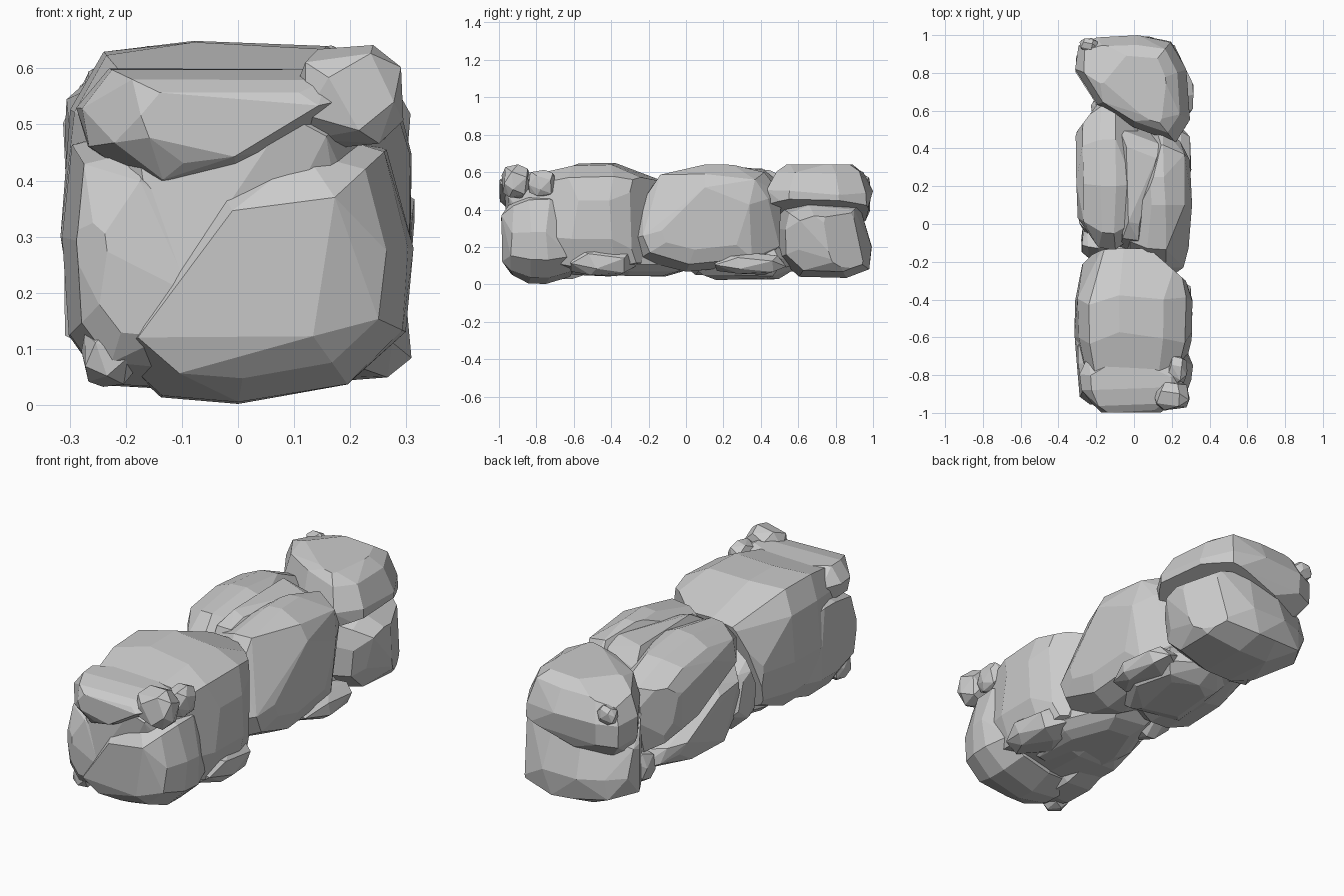
import bpy, bmesh, math, random
from mathutils import Vector

if "Cube" in bpy.data.objects:
    bpy.data.objects.remove(bpy.data.objects["Cube"])

# Width of a stone along its axis: position 0..1, outline scale
LAYERS = [(0, .58), (.1, .82), (.34, .99), (.64, 1), (.9, .84), (1, .58)]


def finish(name, pts, cuts=()):
    """Convex faceted stone from a point cloud, chipped by planes (point, outward normal)."""
    bm = bmesh.new()
    for p in pts:
        bm.verts.new(p)
    bmesh.ops.convex_hull(bm, input=bm.verts[:])
    bmesh.ops.delete(bm, geom=[v for v in bm.verts if not v.link_faces], context='VERTS')
    for co, no in cuts:
        bmesh.ops.bisect_plane(bm, geom=bm.verts[:] + bm.edges[:] + bm.faces[:],
                               plane_co=co, plane_no=no, clear_outer=True)
        bmesh.ops.holes_fill(bm, edges=bm.edges[:])
    bmesh.ops.dissolve_limit(bm, angle_limit=math.radians(9), verts=bm.verts[:], edges=bm.edges[:])
    bmesh.ops.recalc_face_normals(bm, faces=bm.faces[:])
    me = bpy.data.meshes.new(name)
    bm.to_mesh(me)
    bm.free()
    ob = bpy.data.objects.new(name, me)
    bpy.context.collection.objects.link(ob)
    return ob


def stone(name, axis, outline, lo, hi, seed, cuts=()):
    """Outline lies across the axis; layers swell and shrink along it."""
    rnd = random.Random(seed)
    us, vs = [p[0] for p in outline], [p[1] for p in outline]
    cu, cv = (min(us) + max(us)) / 2, (min(vs) + max(vs)) / 2
    pts = []
    for t, s in LAYERS:
        for u, v in outline:
            k = s * (1 - rnd.random() * .035)
            tt = t + (rnd.random() * .08 if t < .5 else -rnd.random() * .08)
            if s < .9 and rnd.random() < .2:
                continue
            co = [cu + (u - cu) * k, cv + (v - cv) * k]
            co.insert(axis, lo + (hi - lo) * tt)
            pts.append(Vector(co))
    return finish(name, pts, cuts)


def pebble(name, c, r, seed):
    """Small rounded stone, centre and half sizes."""
    rnd = random.Random(seed)
    n, pts = 20, []
    for i in range(n):
        z = 1 - 2 * (i + .5) / n
        a = i * 2.39996 + rnd.random() * .4
        q = math.sqrt(1 - z * z)
        d = [math.copysign(abs(w) ** .75, w) for w in (q * math.cos(a), q * math.sin(a), z)]
        pts.append(Vector(c[k] + r[k] * d[k] for k in range(3)))
    return finish(name, pts)


# Front group of stones
stone("front_main_stone", 1, [(-.32, .3), (-.305, .53), (-.24, .63), (-.08, .655), (.16, .645),
      (.28, .58), (.315, .45), (.315, .24), (.26, .09), (0, .04), (-.24, .05), (-.3, .14)],
      -.97, -.02, 1, [((.16, -.2, .3), (.66, .75, 0)), ((0, -.13, .55), (0, 1, -.25)),
                      ((-.24, -.18, .3), (-.7, .7, 0))])
stone("front_lower_stone", 1, [(-.23, .09), (-.15, .25), (-.05, .42), (.14, .5), (.27, .46),
      (.315, .28), (.3, .13), (.2, .03), (0, 0), (-.14, .01)], -1.0, -.56, 2)
stone("front_left_stone", 1, [(-.315, .3), (-.3, .47), (-.18, .5), (-.04, .4), (-.02, .15),
      (-.1, .02), (-.24, .03), (-.305, .12)], -.98, -.4, 3,
      [((-.24, -.95, .3), (-.6, -.8, 0))])
stone("front_upper_stone", 1, [(-.29, .53), (-.23, .6), (-.06, .615), (.2, .6), (.26, .56),
      (.16, .47), (0, .4), (-.16, .38), (-.27, .46)], -1.0, -.66, 4)
pebble("front_top_pebble", (.2, -.91, .55), (.1, .08, .095), 5)
pebble("front_side_pebble", (.23, -.77, .54), (.055, .08, .075), 6)
pebble("front_low_left_pebble", (-.23, -.85, .09), (.05, .07, .06), 8)

# Middle group of stones
stone("middle_right_stone", 0, [(-.3, .24), (-.24, .45), (-.14, .59), (.1, .645), (.25, .64),
      (.42, .6), (.51, .48), (.51, .2), (.4, .1), (0, .06), (-.26, .13)], -.06, .31, 9,
      [((.05, .15, .6), (-.8, .28, .4))])
stone("middle_upper_left_stone", 0, [(-.14, .5), (-.05, .6), (.2, .64), (.45, .61), (.63, .53),
      (.66, .4), (.6, .2), (.4, .25), (.1, .38)], -.31, .04, 10,
      [((-.25, .56, .4), (-.8, .6, 0))])
stone("middle_lower_left_stone", 0, [(-.16, .44), (.1, .41), (.4, .28), (.58, .2), (.62, .11),
      (.35, .05), (.05, .05), (-.15, .2)], -.31, .1, 11,
      [((-.25, .56, .2), (-.8, .6, 0))])
stone("middle_core_stone", 2, [(-.1, .56), (.18, .46), (.12, .2), (.02, -.15), (-.08, -.13),
      (-.06, .2)], .1, .63, 12)
stone("middle_left_sliver", 0, [(-.2, .1), (-.2, .3), (-.13, .44), (-.04, .38), (.03, .15),
      (-.08, .06)], -.28, -.05, 13)

# Back group of stones, the upper one leaning down to the left
back_corners = [((.275, .82, .4), (.9, .43, 0)), ((-.3, .79, .4), (-.84, -.54, 0))]
stone("back_upper_stone", 2, [(-.315, .82), (-.3, .95), (-.2, .99), (.02, 1), (.2, .97),
      (.28, .82), (.3, .55), (.22, .43), (0, .51), (-.2, .63)], .24, .66, 14,
      [((-.3, .9, .56), (-.3, .25, 1)), ((.28, .75, .45), (.32, 0, -1)),
       ((0, .75, .64), (0, 0, 1))] + back_corners[:1])
stone("back_lower_stone", 0, [(.49, .3), (.51, .41), (.64, .46), (.93, .43), (1, .2),
      (.98, .08), (.86, .03), (.6, .035), (.49, .14)], -.32, .32, 15,
      [((-.25, .75, .4), (-.35, 0, 1))] + back_corners)
pebble("back_top_pebble", (-.24, .95, .54), (.05, .035, .045), 16)
pebble("back_low_left_pebble", (-.16, .6, .14), (.07, .08, .08), 17)

# Thin stones wedged along the underside
stone("underside_back_slab", 2, [(-.2, .1), (-.16, .5), (0, .62), (.2, .5), (.25, .25),
      (.12, .03)], .02, .22, 18)
stone("underside_front_slab", 2, [(-.2, -.7), (-.24, -.3), (-.1, .05), (.1, .02), (.22, -.3),
      (.15, -.62)], .04, .22, 19)
pebble("right_front_wedge", (.2, -.45, .12), (.115, .19, .08), 20)
pebble("right_back_wedge", (.2, .34, .11), (.11, .2, .06), 21)
